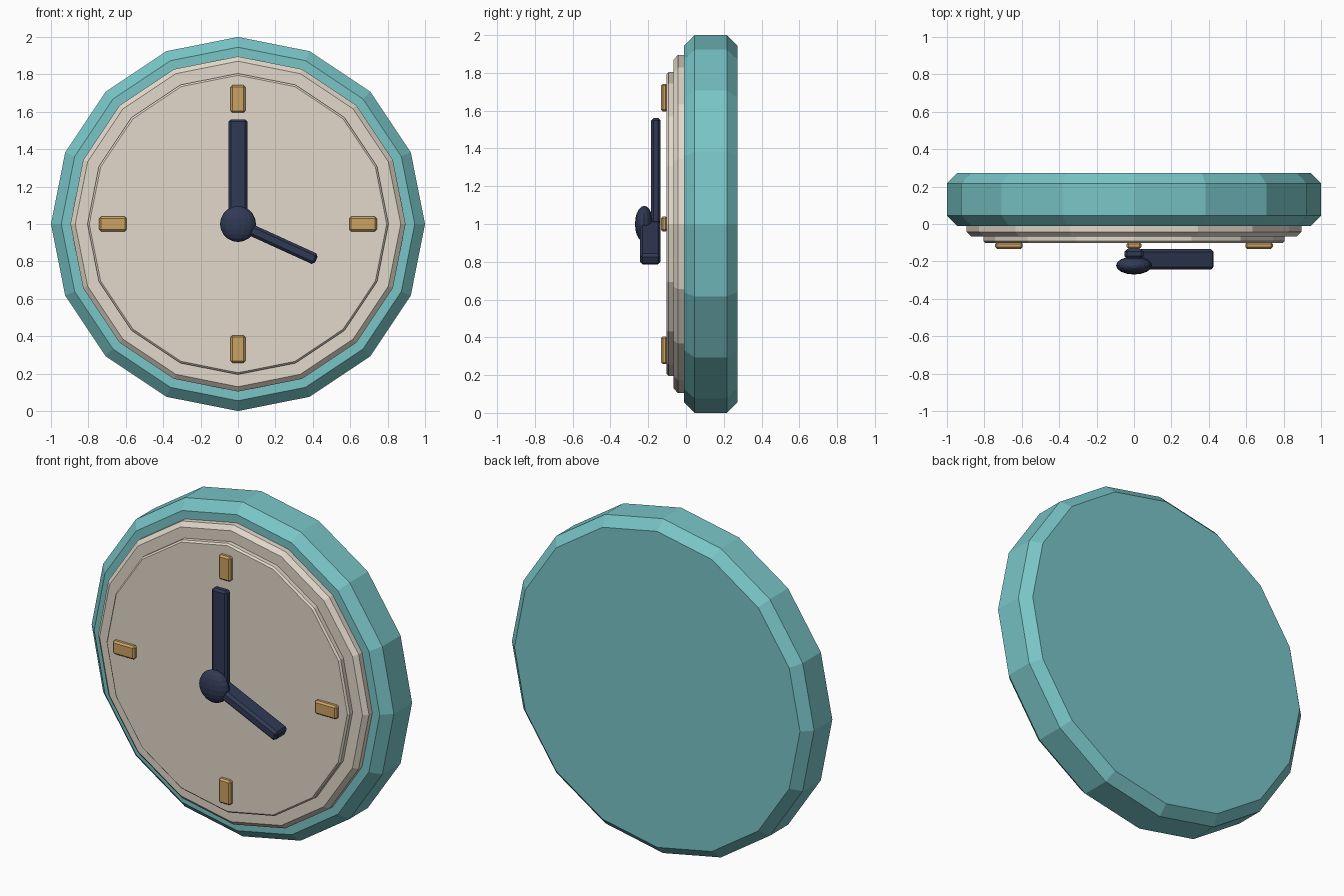
import bpy, bmesh, math
from mathutils import Matrix, Vector

if "Cube" in bpy.data.objects:
    bpy.data.objects.remove(bpy.data.objects["Cube"])


def material(name, rgb):
    m = bpy.data.materials.new(name)
    m.diffuse_color = (*rgb, 1)
    m.use_nodes = True
    m.node_tree.nodes["Principled BSDF"].inputs["Base Color"].default_value = m.diffuse_color
    return m


TEAL = material("teal", (0.19, 0.56, 0.575))
CREAM = material("cream", (0.76, 0.69, 0.59))
GOLD = material("gold", (0.60, 0.36, 0.12))
NAVY = material("navy", (0.03, 0.042, 0.09))
CENTRE = Vector((0, 0, 1))


def finish(name, bm, mat):
    bmesh.ops.recalc_face_normals(bm, faces=bm.faces)
    me = bpy.data.meshes.new(name)
    bm.to_mesh(me)
    bm.free()
    me.materials.append(mat)
    ob = bpy.data.objects.new(name, me)
    bpy.context.collection.objects.link(ob)
    return ob


def disc(name, profile, mat, sides=16):
    """Loft (y, radius) rings into a capped disc facing -y, one corner at the top."""
    bm = bmesh.new()
    rings = []
    for y, r in profile:
        angles = [2 * math.pi * i / sides for i in range(sides)]
        rings.append([bm.verts.new((r * math.sin(a), y, 1 + r * math.cos(a))) for a in angles])
    for a, b in zip(rings, rings[1:]):
        for i in range(sides):
            j = (i + 1) % sides
            bm.faces.new((a[i], a[j], b[j], b[i]))
    bm.faces.new(rings[0])
    bm.faces.new(rings[-1])
    return finish(name, bm, mat)


def bar(name, angle, start, end, width, front, back, bevel, mat):
    """Chamfered bar on the dial, running outward at a clockwise angle from twelve."""
    bm = bmesh.new()
    bmesh.ops.create_cube(bm, size=1)
    bm.transform(Matrix.Translation((0, (front + back) / 2, (start + end) / 2))
                 @ Matrix.Diagonal((width, back - front, end - start, 1)))
    bmesh.ops.bevel(bm, geom=bm.edges[:], offset=bevel, segments=1, affect='EDGES')
    bm.transform(Matrix.Translation(CENTRE) @ Matrix.Rotation(math.radians(angle), 4, 'Y'))
    return finish(name, bm, mat)


# Casing and stepped dial
disc("casing", [(-0.01, 0.945), (0.045, 1.0), (0.217, 1.0), (0.272, 0.945)], TEAL)
disc("dial_rim", [(-0.066, 0.87), (-0.042, 0.896), (0.02, 0.896)], CREAM)
disc("dial_face", [(-0.102, 0.795), (-0.092, 0.805), (-0.05, 0.805)], CREAM)

# Hour markers
for a, label in ((0, "twelve"), (90, "three"), (180, "six"), (270, "nine")):
    bar("marker_" + label, a, 0.595, 0.742, 0.08, -0.133, -0.098, 0.01, GOLD)

# Hands
bar("minute_hand", 0, 0.0, 0.56, 0.10, -0.184, -0.135, 0.012, NAVY)
bar("hour_hand", 114.5, 0.0, 0.46, 0.062, -0.243, -0.135, 0.014, NAVY)

# Flattened centre knob
bm = bmesh.new()
bmesh.ops.create_uvsphere(bm, u_segments=16, v_segments=10, radius=0.096)
bm.transform(Matrix.Translation((0, -0.222, 1)) @ Matrix.Diagonal((1, 0.5, 1, 1)))
finish("centre_knob", bm, NAVY)
